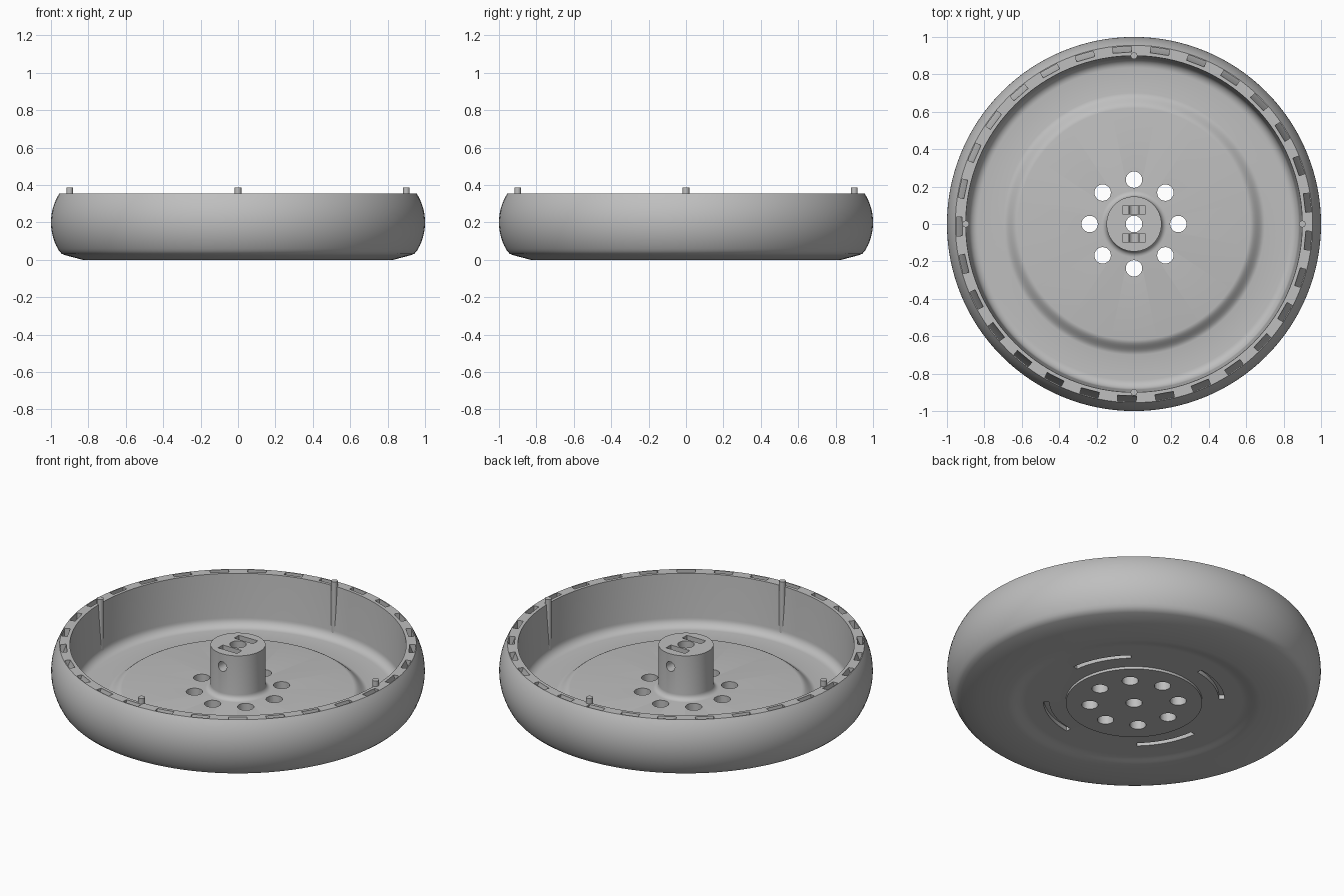
import bpy, bmesh
from math import sin, cos, pi, radians
from mathutils import Matrix, Vector

cube = bpy.data.objects.get("Cube")
if cube:
    bpy.data.objects.remove(cube, do_unlink=True)

grey = bpy.data.materials.new("plain_grey")
grey.use_nodes = True
GREY = (0.52, 0.52, 0.52, 1)
grey.diffuse_color = GREY
grey.node_tree.nodes["Principled BSDF"].inputs["Base Color"].default_value = GREY


def finish(name, bm):
    bmesh.ops.recalc_face_normals(bm, faces=bm.faces)
    mesh = bpy.data.meshes.new(name)
    bm.to_mesh(mesh)
    bm.free()
    mesh.materials.append(grey)
    obj = bpy.data.objects.new(name, mesh)
    bpy.context.collection.objects.link(obj)
    return obj


def arc(cx, cy, r, a0, a1, n=8):
    steps = [radians(a0 + (a1 - a0) * i / n) for i in range(n + 1)]
    return [(cx + r * cos(a), cy + r * sin(a)) for a in steps]


def ease(r0, z0, r1, z1, n=8):
    """Smooth S-shaped step between two heights."""
    return [(r0 + (r1 - r0) * i / n, z0 + (z1 - z0) * (1 - cos(pi * i / n)) / 2)
            for i in range(n + 1)]


def lathe(name, profile, segments=128):
    bm = bmesh.new()
    rings = [[bm.verts.new((r * cos(2 * pi * s / segments), r * sin(2 * pi * s / segments), z))
              for s in range(segments)] for r, z in profile]
    for a, b in zip(rings, rings[1:] + rings[:1]):
        for s in range(segments):
            t = (s + 1) % segments
            bm.faces.new((a[s], a[t], b[t], b[s]))
    return finish(name, bm)


def prism(bm, outline, low, high, matrix=Matrix()):
    """Extrude a flat outline along its local z."""
    rings = [[bm.verts.new(matrix @ Vector((x, y, h))) for x, y in outline] for h in (low, high)]
    bm.faces.new(rings[0][::-1])
    bm.faces.new(rings[1])
    n = len(outline)
    for i in range(n):
        j = (i + 1) % n
        bm.faces.new((rings[0][i], rings[0][j], rings[1][j], rings[1][i]))


def turn(angle):
    return Matrix.Rotation(radians(angle), 4, 'Z')


def activate(obj):
    bpy.ops.object.select_all(action='DESELECT')
    obj.select_set(True)
    bpy.context.view_layer.objects.active = obj


def cut(obj, bm):
    cutter = finish("cutter", bm)
    cutter.hide_render = True
    mod = obj.modifiers.new("cut", 'BOOLEAN')
    mod.operation = 'DIFFERENCE'
    mod.solver = 'EXACT'
    mod.object = cutter
    activate(obj)
    bpy.ops.object.modifier_apply(modifier=mod.name)
    bpy.data.objects.remove(cutter, do_unlink=True)


def smooth(obj):
    activate(obj)
    bpy.ops.object.shade_smooth_by_angle(angle=radians(28))


# Wheel half: underside, bulging tread, rim, inner wall, dished floor, hub
BORE = 0.044
profile = [(BORE, 0), (0.365, 0), (0.365, 0.015)]
profile += ease(0.58, 0.015, 0.68, 0)
profile += [(0.83, 0), (0.925, 0.025), (0.942, 0.032)]
profile += arc(0.71, 0.2, 0.29, -32, 32.3, 20)
profile += [(0.90, 0.355)]
profile += arc(0.835, 0.10, 0.05, 0, -90)
profile += ease(0.70, 0.05, 0.62, 0.095)
profile += arc(0.177, 0.125, 0.03, 270, 180, 6)
profile += [(0.147, 0.355), (BORE, 0.355)]
wheel = lathe("wheel_half", profile)

# Ring of bolt holes
bm = bmesh.new()
for i in range(8):
    prism(bm, arc(0.237, 0, BORE, 0, 345, 23), -0.1, 0.2, turn(45 * i))
cut(wheel, bm)

# Hub top pockets
bm = bmesh.new()
for y in (-0.075, 0.075):
    prism(bm, [(-0.062, y - 0.022), (0.062, y - 0.022), (0.062, y + 0.022), (-0.062, y + 0.022)],
          0.28, 0.4)
cut(wheel, bm)

# Set screw hole across the hub
bm = bmesh.new()
prism(bm, arc(0, 0, 0.028, 0, 345, 23), -0.2, 0.2,
      Matrix.Translation((0, 0, 0.28)) @ Matrix.Rotation(pi / 2, 4, 'X'))
cut(wheel, bm)

# Curved grooves underneath
bm = bmesh.new()
for i in range(4):
    outline = arc(0, 0, 0.485, -20, 20, 16) + arc(0, 0, 0.455, 20, -20, 16)
    prism(bm, outline, -0.05, 0.04, turn(28 + 90 * i))
cut(wheel, bm)

# Sloping notches around the rim
bm = bmesh.new()
upright = Matrix.Rotation(pi / 2, 4, 'X')
COUNT = 29
for i in range(COUNT):
    prism(bm, [(0.918, 0.36), (0.918, 0.35), (0.949, 0.27), (0.949, 0.36)],
          -0.05, 0.05, turn(7 + 360 * i / COUNT) @ upright)
cut(wheel, bm)
smooth(wheel)

# Locating pins along the inner wall
for i, side in enumerate(("left", "back", "right", "front")):
    bm = bmesh.new()
    prism(bm, arc(0.9, 0, 0.018, 0, 345, 23), 0.06, 0.387, turn(90 * i))
    smooth(finish(side + "_pin", bm))
